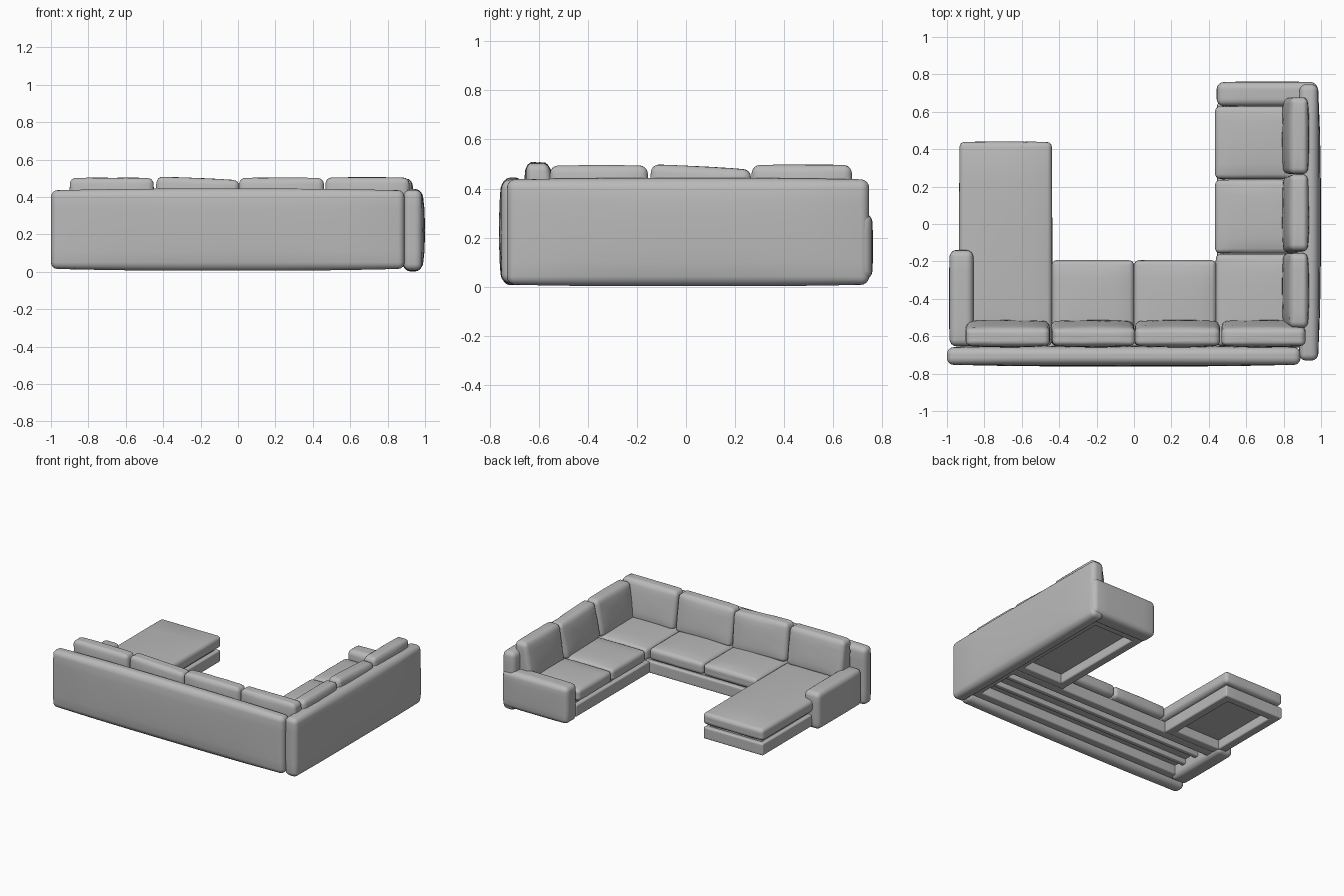
import bpy, bmesh, math, random
from mathutils import Matrix, Vector

if "Cube" in bpy.data.objects:
    bpy.data.objects.remove(bpy.data.objects["Cube"])

random.seed(4)
fabric = bpy.data.materials.new("grey_fabric")
fabric.diffuse_color = (0.49, 0.49, 0.49, 1)
fabric.use_nodes = True
fabric.node_tree.nodes["Principled BSDF"].inputs["Base Color"].default_value = fabric.diffuse_color


def finish(name, bm):
    mesh = bpy.data.meshes.new(name)
    bm.to_mesh(mesh)
    bm.free()
    obj = bpy.data.objects.new(name, mesh)
    bpy.context.collection.objects.link(obj)
    mesh.materials.append(fabric)
    bpy.ops.object.select_all(action='DESELECT')
    obj.select_set(True)
    bpy.context.view_layer.objects.active = obj
    bpy.ops.object.shade_smooth_by_angle(angle=math.radians(40))
    return obj


def padded(name, lo, hi, r=0.02, puff=(0, 0, 0), wrinkle=0, lean=0, xform=None):
    """Rounded box with bulging faces and an optional sloping +y face."""
    lo, hi = Vector(lo), Vector(hi)
    mid, half = (lo + hi) / 2, (hi - lo) / 2
    n = 10                                    # grid steps along every edge
    bm = bmesh.new()
    bmesh.ops.create_cube(bm, size=2)
    bmesh.ops.subdivide_edges(bm, edges=bm.edges[:], cuts=n - 1, use_grid_fill=True)
    for v in bm.verts:
        p = Vector()
        for i in range(3):
            # outer two grid rings lie in the rounded edge, the rest are even
            k = round((v.co[i] + 1) / 2 * n)
            side, d = (-1, k) if k <= n / 2 else (1, n - k)
            flat = half[i] - r
            p[i] = side * (flat + r * (1, 0.414, 0)[d] if d < 3
                           else flat * (1 - (d - 2) / (n / 2 - 2)))
        core = Vector([max(-(half[i] - r), min(half[i] - r, p[i])) for i in range(3)])
        p = core + (p - core).normalized() * r
        u = Vector([max(-1, min(1, p[i] / half[i])) for i in range(3)])
        for i in range(3):
            a, b = u[(i + 1) % 3], u[(i + 2) % 3]
            p[i] += u[i] * puff[i] * (1 - abs(a) ** 3) * (1 - abs(b) ** 3)
        p.z += random.uniform(-wrinkle, wrinkle)
        p.y += random.uniform(-wrinkle, wrinkle) - lean * (u.y + 1) / 2 * (u.z + 1) / 2
        v.co = p + mid
    if xform:
        bm.transform(xform)
    bmesh.ops.recalc_face_normals(bm, faces=bm.faces[:])
    return finish(name, bm)


def base(name, x0, x1, y0, y1, w=0.065):
    """Hollow plinth: four rails below a recessed deck."""
    z0, z1 = 0.048, 0.135
    rails = [(x0, x1, y0, y0 + w), (x0, x1, y1 - w, y1),
             (x0, x0 + w, y0, y1), (x1 - w, x1, y0, y1)]
    for i, (a, b, c, d) in enumerate(rails):
        padded(f"{name}_rail_{i}", (a, c, z0), (b, d, z1), 0.01)
    padded(f"{name}_deck", (x0 + 0.03, y0 + 0.03, 0.115), (x1 - 0.03, y1 - 0.03, 0.17), 0.005)


# Outer back walls
padded("long_back", (-1.0, -0.752, 0.016), (0.89, -0.66, 0.435), 0.034, (0, 0.01, 0.01))
padded("side_back", (0.885, -0.73, 0.008), (0.983, 0.747, 0.437), 0.034, (0.016, 0, 0.006))

# Arms
padded("left_arm", (-0.985, -0.65, 0.03), (-0.86, -0.143, 0.297), 0.032, (0.004, 0.004, 0.004))
padded("far_arm", (0.446, 0.632, 0.03), (0.978, 0.757, 0.297), 0.032, (0.004, 0.005, 0.004))

# Plinths
base("long_base", -0.93, 0.89, -0.66, -0.21)
base("chaise_base", -0.93, -0.445, -0.215, 0.432)
base("side_base", 0.445, 0.89, -0.215, 0.645)
for i, y in enumerate((-0.52, -0.39)):
    padded(f"under_slat_{i}", (-0.88, y, 0.08), (0.84, y + 0.035, 0.12), 0.006)

# Seat cushions: x0, x1, y0, y1
seats = {
    "chaise_seat": (-0.932, -0.44, -0.65, 0.437),
    "middle_seat_left": (-0.438, -0.002, -0.65, -0.195),
    "middle_seat_right": (0.002, 0.438, -0.65, -0.195),
    "corner_seat": (0.438, 0.9, -0.65, -0.163),
    "side_seat_near": (0.435, 0.9, -0.155, 0.235),
    "side_seat_far": (0.435, 0.9, 0.243, 0.628),
}
for name, (a, b, c, d) in seats.items():
    padded(name, (a, c, 0.155), (b, d, 0.24), 0.024, (0.003, 0.003, 0.014), 0.001)


# Back cushions: centre along the wall, width, top height, roll in degrees
def back_row(name, items, place):
    for i, (c, w, top, roll) in enumerate(items):
        pivot = Vector((c, 0, 0.35))
        spin = (Matrix.Translation(pivot) @ Matrix.Rotation(math.radians(roll), 4, 'Y')
                @ Matrix.Translation(-pivot))
        padded(f"{name}_{i}", (c - w / 2, 0, 0.23), (c + w / 2, 0.135, top), 0.03,
               (0.003, 0.01, 0.003), 0.001, 0.045, place @ spin)


back_row("long_back_cushion",
         [(-0.675, 0.445, 0.5, 0), (-0.22, 0.44, 0.498, 2.5),
          (0.232, 0.45, 0.5, 0), (0.692, 0.445, 0.502, 0)],
         Matrix.Translation((0, -0.65, 0)))
back_row("side_back_cushion",
         [(-0.355, 0.395, 0.492, 0), (0.055, 0.405, 0.487, 3),
          (0.472, 0.405, 0.494, 0)],
         Matrix.Translation((0.928, 0, 0)) @ Matrix.Rotation(math.pi / 2, 4, 'Z'))
